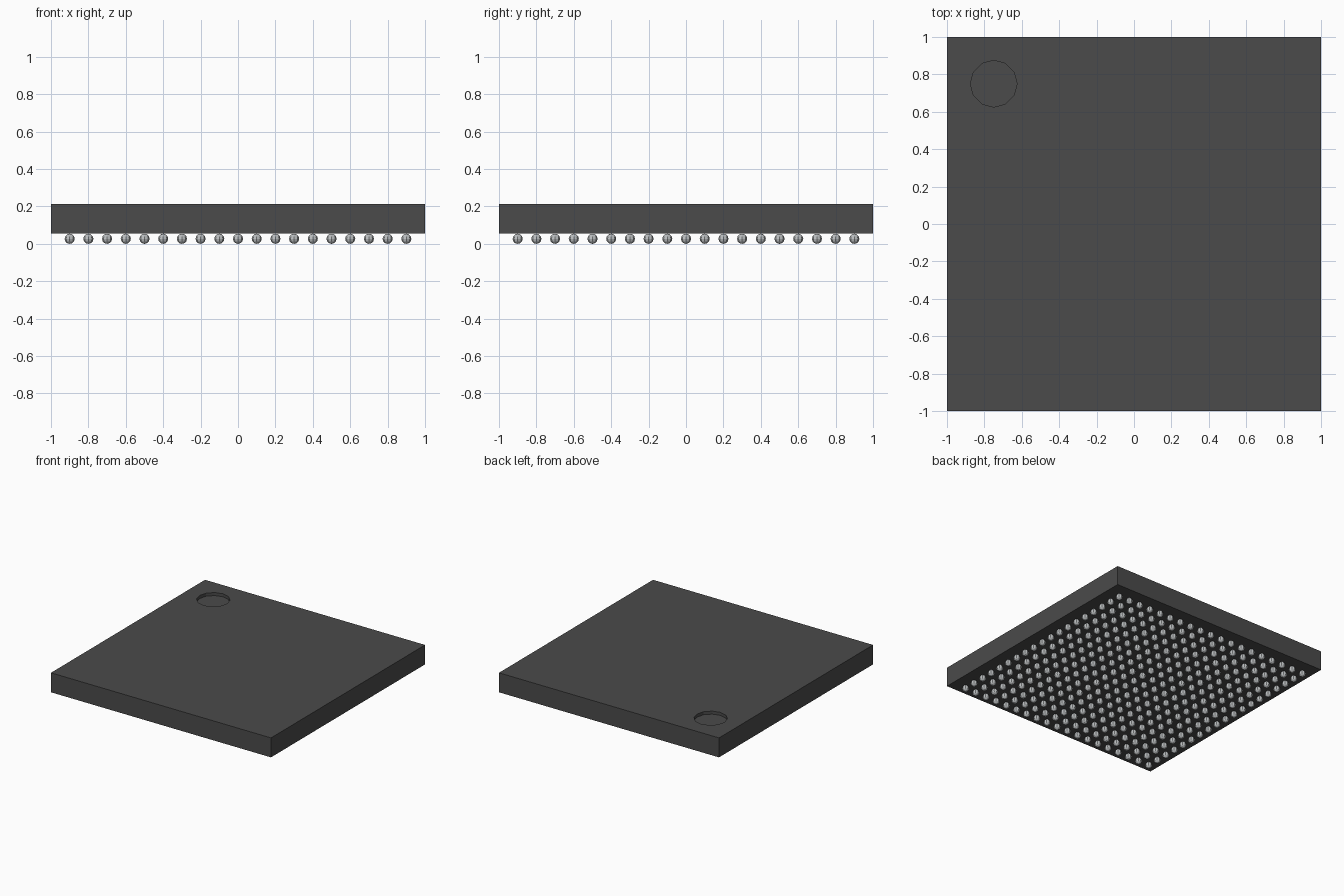
import bpy
import bmesh
from mathutils import Matrix

BALL_R = 0.027
BODY_BOTTOM, BODY_TOP = 0.054, 0.214
DIMPLE_R, DIMPLE_DEPTH = 0.125, 0.025
PITCH, COUNT = 0.1, 19

if "Cube" in bpy.data.objects:
    bpy.data.objects.remove(bpy.data.objects["Cube"], do_unlink=True)


def make_material(name, rgb, roughness):
    mat = bpy.data.materials.new(name)
    mat.use_nodes = True
    color = (*rgb, 1.0)
    mat.diffuse_color = color
    shader = mat.node_tree.nodes["Principled BSDF"]
    shader.inputs["Base Color"].default_value = color
    shader.inputs["Roughness"].default_value = roughness
    return mat


def make_object(name, bm, mat):
    mesh = bpy.data.meshes.new(name)
    bm.to_mesh(mesh)
    bm.free()
    mesh.materials.append(mat)
    obj = bpy.data.objects.new(name, mesh)
    bpy.context.collection.objects.link(obj)
    return obj


charcoal = make_material("charcoal plastic", (0.07, 0.07, 0.07), 0.7)
solder = make_material("solder grey", (0.5, 0.52, 0.53), 0.4)

# Flat square package body
bm = bmesh.new()
height = BODY_TOP - BODY_BOTTOM
bmesh.ops.create_cube(bm, size=1, matrix=Matrix.Translation((0, 0, BODY_BOTTOM + height / 2))
                      @ Matrix.Diagonal((2, 2, height, 1)))
body = make_object("package_body", bm, charcoal)

# Round orientation dimple cut into the back right corner of the top
bm = bmesh.new()
bmesh.ops.create_cone(bm, cap_ends=True, segments=12, radius1=DIMPLE_R, radius2=DIMPLE_R,
                      depth=DIMPLE_DEPTH * 2, matrix=Matrix.Translation((-0.75, 0.75, BODY_TOP)))
cutter = make_object("dimple_cutter", bm, charcoal)
cutter.hide_render = True
cut = body.modifiers.new("dimple", 'BOOLEAN')
cut.operation = 'DIFFERENCE'
cut.solver = 'EXACT'
cut.object = cutter
bpy.context.view_layer.objects.active = body
bpy.ops.object.modifier_apply(modifier=cut.name)
bpy.data.objects.remove(cutter, do_unlink=True)

# Square grid of solder balls under the body
bm = bmesh.new()
half = (COUNT - 1) / 2
for i in range(COUNT):
    for j in range(COUNT):
        spot = Matrix.Translation(((i - half) * PITCH, (j - half) * PITCH, BALL_R))
        bmesh.ops.create_uvsphere(bm, u_segments=8, v_segments=6, radius=BALL_R, matrix=spot)
make_object("solder_balls", bm, solder)
